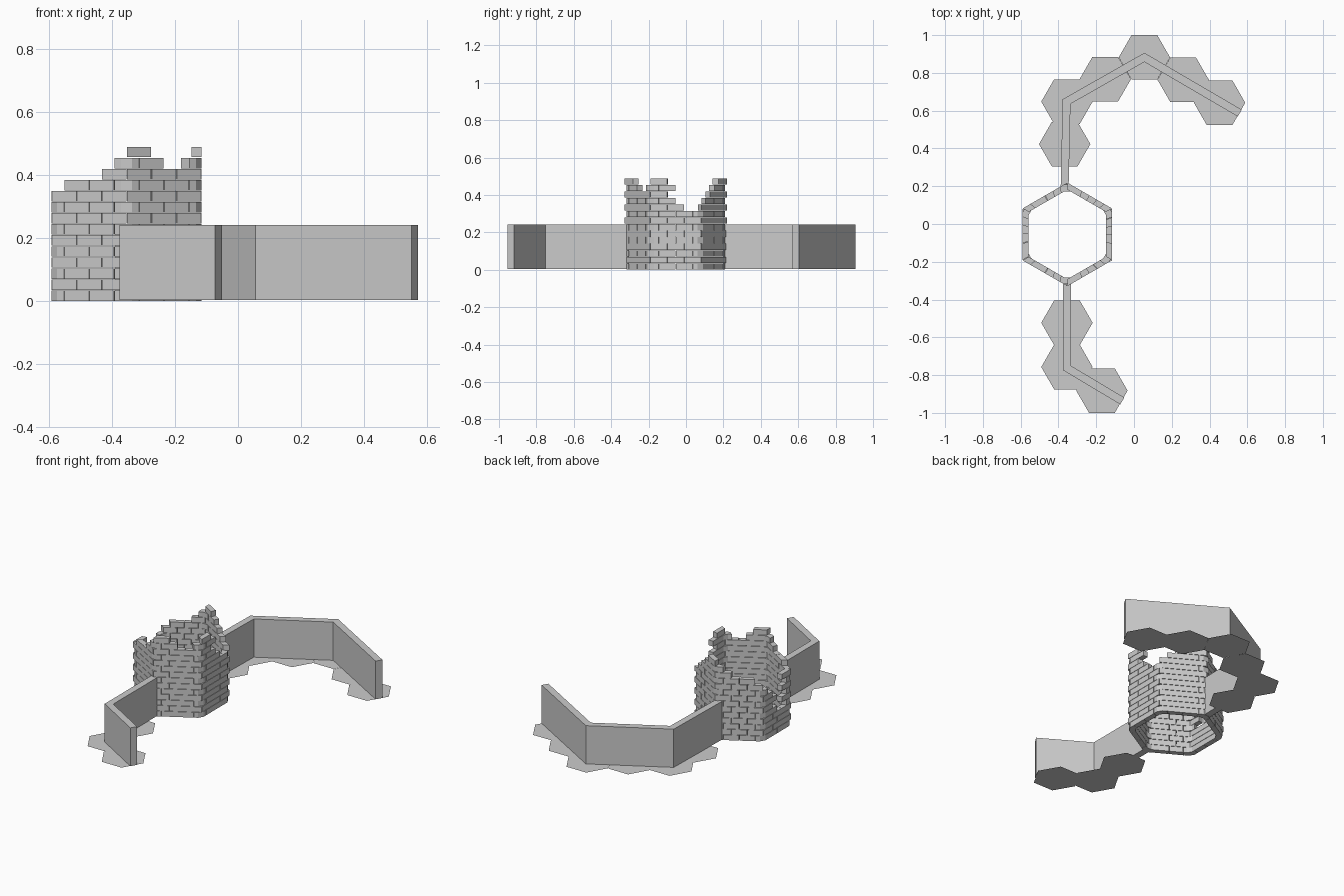
import bpy, bmesh
from math import sin, cos, radians, floor
from mathutils import Vector

if "Cube" in bpy.data.objects:
    bpy.data.objects.remove(bpy.data.objects["Cube"])

CX, CY = -0.353, -0.055      # tower centre
R, THICK = 0.274, 0.032      # tower corner radius, wall thickness
COURSES, STEP = 14, 0.035


def finish(name, bm):
    bmesh.ops.recalc_face_normals(bm, faces=bm.faces)
    me = bpy.data.meshes.new(name)
    bm.to_mesh(me)
    bm.free()
    ob = bpy.data.objects.new(name, me)
    bpy.context.collection.objects.link(ob)
    return ob


def strip(bm, left, right, z0, z1):
    """Closed solid between two parallel plan polylines."""
    rings = [[bm.verts.new((p.x, p.y, z)) for p, z in ((a, z0), (a, z1), (b, z1), (b, z0))]
             for a, b in zip(left, right)]
    for r, s in zip(rings, rings[1:]):
        for i in range(4):
            j = (i + 1) % 4
            bm.faces.new((r[i], r[j], s[j], s[i]))
    bm.faces.new(rings[0])
    bm.faces.new(rings[-1][::-1])


# hexagonal ground tiles (flat sheets)
def tiles(name, centres):
    bm = bmesh.new()
    for x, y in centres:
        bm.faces.new([bm.verts.new((x + 0.136 * cos(radians(60 * i)),
                                    y + 0.118 / 0.866 * sin(radians(60 * i)), 0.004))
                      for i in range(6)])
    finish(name, bm)


tiles("back_tiles", [(-0.367, 0.423), (-0.355, 0.648), (-0.152, 0.767),
                     (0.055, 0.882), (0.26, 0.764), (0.453, 0.642)])
tiles("front_tiles", [(-0.355, -0.523), (-0.355, -0.757), (-0.17, -0.882)])


# plain curtain walls with mitred bends
def curtain(name, pts, w=0.021):
    pts = [Vector(p) for p in pts]
    dirs = [(b - a).normalized() for a, b in zip(pts, pts[1:])]
    left, right = [], []
    for i, p in enumerate(pts):
        d0, d1 = dirs[max(i - 1, 0)], dirs[min(i, len(dirs) - 1)]
        t = (d0 + d1).normalized()
        off = Vector((-t.y, t.x)) * (w / t.dot(d1))
        left.append(p + off)
        right.append(p - off)
    bm = bmesh.new()
    strip(bm, left, right, 0.004, 0.242)
    finish(name, bm)


curtain("back_curtain_wall", [(-0.367, 0.2), (-0.357, 0.648), (0.055, 0.882), (0.56, 0.587)])
curtain("front_curtain_wall", [(-0.355, -0.305), (-0.355, -0.762), (-0.062, -0.937)])


# ruined brick tower: perimeter position u runs 0..18, three units per side
def on_hex(u, r):
    i = floor(u / 3)
    f = u / 3 - i
    a, b = (Vector((cos(radians(-90 + 60 * k)), sin(radians(-90 + 60 * k)))) * r
            for k in (i, i + 1))
    return a.lerp(b, f) + Vector((CX, CY))


# bricks that remain in the broken upper courses (ranges of brick centres)
KEEP = {9: [(-3.5, 4.5), (6.5, 11.5)], 10: [(-2, 4), (7, 11)],
        11: [(-0.5, 3.5), (7.5, 9.5)], 12: [(0, 1), (3, 4), (8, 9)],
        13: [(0.5, 0.5), (3.5, 3.5), (8.5, 8.5)]}
# bricks fallen out of the breach in the left side
GONE = {4: [14], 5: [13.5], 6: [14], 7: [13.5], 8: [13, 14]}

bm = bmesh.new()
for k in range(COURSES):
    for n in range(18):
        c = n + 0.5 * (k % 2)
        if c in GONE.get(k, []):
            continue
        if k in KEEP and not any(a <= v <= b for a, b in KEEP[k] for v in (c, c - 18)):
            continue
        u0, u1 = c - 0.488, c + 0.488
        bends = [q + d for q in range(0, 19, 3) for d in (-0.22, 0.22)]
        us = [u0] + [u for u in bends if u0 < u < u1] + [u1]
        strip(bm, [on_hex(u, R) for u in us],
              [on_hex(u, R - THICK / 0.866) for u in us],
              k * STEP + 0.001, (k + 1) * STEP - 0.001)
finish("brick_tower", bm)
